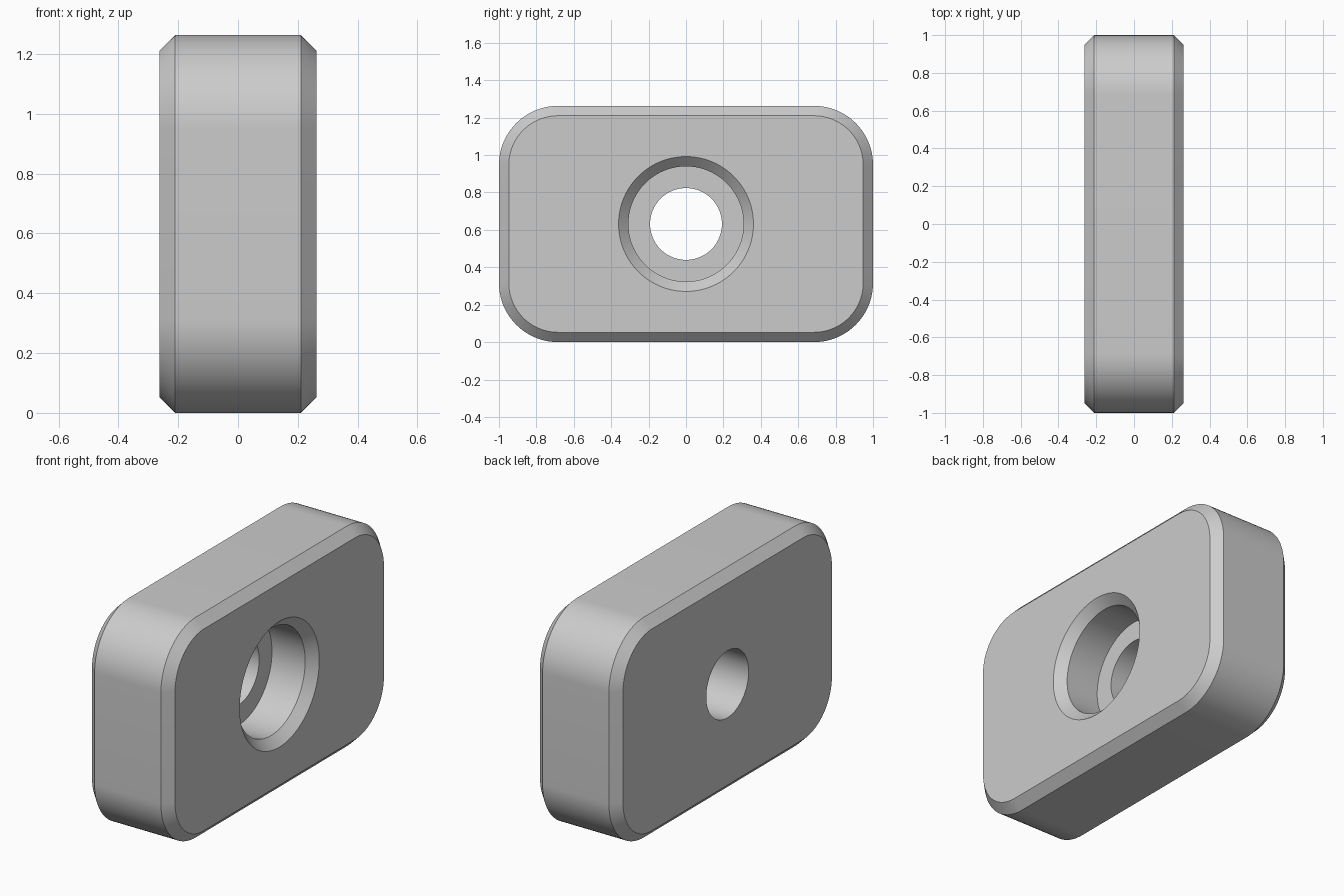
import bpy, bmesh, math

if "Cube" in bpy.data.objects:
    bpy.data.objects.remove(bpy.data.objects["Cube"])

UNIT = 2 / 38                     # overall length is 38 units
HALF_LEN, HALF_HT, HALF_TH = 19 * UNIT, 12 * UNIT, 5 * UNIT
CORNER, CHAMFER = 6 * UNIT, 1 * UNIT
BORE_R, POCKET_R = 0.192, 0.308
STEPS = 24                        # segments per rounded corner
COUNT = 4 * (STEPS + 1)           # points in every ring


def rounded_ring(x, inset):
    """Rounded rectangle in the YZ plane, moved inward by inset."""
    r = CORNER - inset
    pts = []
    for q, (sy, sz) in enumerate([(1, 1), (-1, 1), (-1, -1), (1, -1)]):
        for i in range(STEPS + 1):
            a = math.pi / 2 * (q + i / STEPS)
            pts.append((x, sy * (HALF_LEN - CORNER) + r * math.cos(a),
                        HALF_HT + sz * (HALF_HT - CORNER) + r * math.sin(a)))
    return pts


def circle_ring(x, r):
    """Circle in the YZ plane with the same point count."""
    return [(x, r * math.cos(a), HALF_HT + r * math.sin(a))
            for a in ((i + 0.5) * 2 * math.pi / COUNT for i in range(COUNT))]


# Closed section: chamfered outside, then the stepped hole back through
edge = HALF_TH - CHAMFER
rings = [
    rounded_ring(-HALF_TH, CHAMFER),
    rounded_ring(-edge, 0),
    rounded_ring(edge, 0),
    rounded_ring(HALF_TH, CHAMFER),
    circle_ring(HALF_TH, POCKET_R + CHAMFER),
    circle_ring(edge, POCKET_R),
    circle_ring(0, POCKET_R),
    circle_ring(0, BORE_R),
    circle_ring(-HALF_TH, BORE_R),
]

bm = bmesh.new()
loops = [[bm.verts.new(p) for p in ring] for ring in rings]
for k, a in enumerate(loops):
    b = loops[(k + 1) % len(loops)]
    for i in range(COUNT):
        j = (i + 1) % COUNT
        bm.faces.new((a[i], a[j], b[j], b[i]))
bmesh.ops.recalc_face_normals(bm, faces=bm.faces)
mesh = bpy.data.meshes.new("block")
bm.to_mesh(mesh)
bm.free()

# Single grey block with a counterbored hole
block = bpy.data.objects.new("block", mesh)
bpy.context.collection.objects.link(block)
grey = bpy.data.materials.new("grey")
grey.diffuse_color = (0.6, 0.6, 0.6, 1)
grey.use_nodes = True
grey.node_tree.nodes["Principled BSDF"].inputs["Base Color"].default_value = grey.diffuse_color
mesh.materials.append(grey)

bpy.context.view_layer.objects.active = block
block.select_set(True)
bpy.ops.object.shade_smooth_by_angle(angle=math.radians(30))
